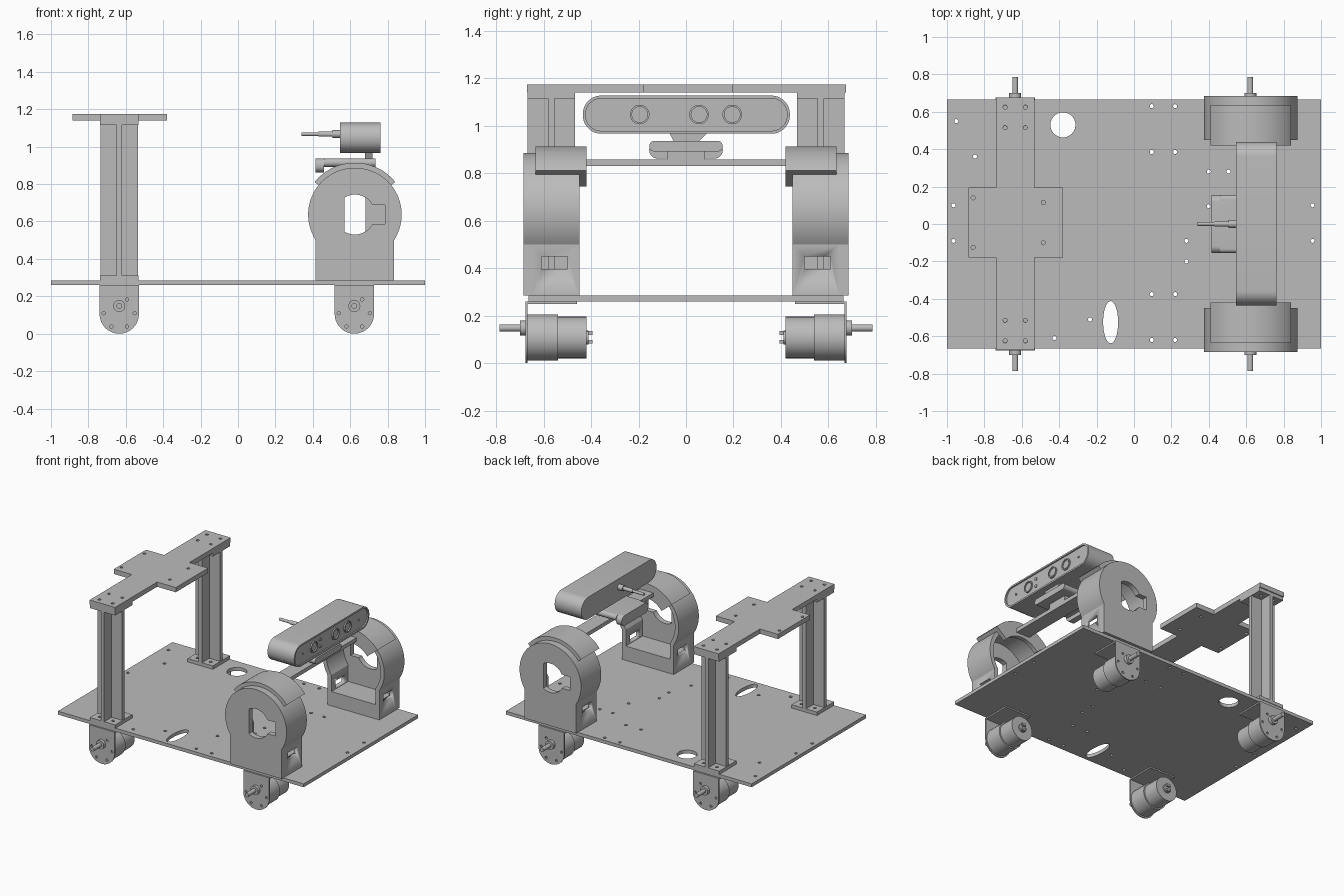
import bpy, bmesh
from math import sin, cos, pi, radians
from mathutils import Matrix

if "Cube" in bpy.data.objects:
    bpy.data.objects.remove(bpy.data.objects["Cube"])

grey = bpy.data.materials.new("plain grey")
grey.use_nodes = True
grey.diffuse_color = (0.5, 0.5, 0.5, 1)
grey.node_tree.nodes["Principled BSDF"].inputs["Base Color"].default_value = (0.5, 0.5, 0.5, 1)

# Local (u, v, depth) to world for each extrusion axis
AXES = {"x": Matrix(((0, 0, 1), (1, 0, 0), (0, 1, 0))),
        "y": Matrix(((1, 0, 0), (0, 0, -1), (0, 1, 0))),
        "z": Matrix.Identity(3)}


def arc(u, v, r, a=0, b=360, n=40, rv=None):
    """Points on an arc; a full circle leaves out its last point."""
    m = n if b - a == 360 else n - 1
    angles = [radians(a + (b - a) * i / m) for i in range(n)]
    return [(u + r * cos(t), v + (rv or r) * sin(t)) for t in angles]


def rect(u0, u1, v0, v1):
    return [(u0, v0), (u1, v0), (u1, v1), (u0, v1)]


def rounded(u0, u1, v0, v1, r):
    return (arc(u1 - r, v1 - r, r, 0, 90, 10) + arc(u0 + r, v1 - r, r, 90, 180, 10)
            + arc(u0 + r, v0 + r, r, 180, 270, 10) + arc(u1 - r, v0 + r, r, 270, 359.9, 10))


def dots(points, r=0.011):
    return [arc(u, v, r, n=12) for u, v in points]


def plate(name, axis, ends, outline, holes=()):
    """Extrude an outline with holes between two positions on an axis."""
    lo, hi = sorted(ends)
    curve = bpy.data.curves.new(name, "CURVE")
    curve.dimensions = "2D"
    curve.fill_mode = "BOTH"
    curve.extrude = (hi - lo) / 2
    for loop in [outline, *holes]:
        spline = curve.splines.new("POLY")
        spline.points.add(len(loop) - 1)
        for p, (u, v) in zip(spline.points, loop):
            p.co = (u, v, 0, 1)
        spline.use_cyclic_u = True
    temp = bpy.data.objects.new(name, curve)
    mesh = bpy.data.meshes.new_from_object(temp)
    bpy.data.objects.remove(temp)
    bpy.data.curves.remove(curve)
    mid = (lo + hi) / 2
    shift = {"x": (mid, 0, 0), "y": (0, mid, 0), "z": (0, 0, mid)}[axis]
    mesh.transform(Matrix.Translation(shift) @ AXES[axis].to_4x4())
    bm = bmesh.new()
    bm.from_mesh(mesh)
    bmesh.ops.remove_doubles(bm, verts=bm.verts, dist=0.0001)
    bmesh.ops.recalc_face_normals(bm, faces=bm.faces)
    bm.to_mesh(mesh)
    bm.free()
    mesh.shade_smooth()
    mesh.set_sharp_from_angle(angle=radians(30))
    mesh.materials.clear()
    mesh.materials.append(grey)
    obj = bpy.data.objects.new(name, mesh)
    bpy.context.collection.objects.link(obj)
    return obj


def box(name, x, y, z):
    return plate(name, "z", z, rect(*x, *y))


POST_X, WHEEL_X = -0.635, 0.625

# Deck with two large cut-outs and screw holes
screws = [(-.95, .55), (-.85, .36), (.4, .28), (.505, .28), (.4, .095), (.28, -.09),
          (.28, -.2), (-.235, -.51), (-.425, -.61)]
screws += [(x, y) for x in (.095, .22) for y in (.63, .385, -.375, -.62)]
screws += [(x, y) for x in (-.965, .955) for y in (.1, -.09)]
plate("deck", "z", (0.26, 0.285), rect(-1, 1, -.665, .665),
      dots(screws) + [arc(-.38, .53, .067), arc(-.125, -.525, .04, rv=.113)])

# Cross-shaped top bracket
xa, xb = POST_X - .103, POST_X + .103
cross = [(xa, -.67), (xb, -.67), (xb, -.18), (-.38, -.18), (-.38, .195), (xb, .195),
         (xb, .675), (xa, .675), (xa, .195), (-.885, .195), (-.885, -.18), (xa, -.18)]
corner = [(-.86, .14), (-.485, .115), (-.86, -.125), (-.485, -.1)]
ends = [(POST_X + dx, s * y) for dx in (-.054, .054) for y in (.515, .625) for s in (-1, 1)]
plate("top_bracket", "z", (1.14, 1.175), cross, dots(corner + ends))


def post(s):
    """Plus-section column with square end plates."""
    cy, w, t = s * .568, .1, .014
    plus = [(-t, -w), (t, -w), (t, -t), (w, -t), (w, t), (t, t),
            (t, w), (-t, w), (-t, t), (-w, t), (-w, -t), (-t, -t)]
    plate("post", "z", (.305, 1.12), [(POST_X + u, cy + v) for u, v in plus])
    bolts = dots([(POST_X + a, cy + b) for a in (-.054, .054) for b in (-.055, .055)])
    for name, z in (("post_foot", (.285, .31)), ("post_cap", (1.115, 1.14))):
        plate(name, "z", z, rect(xa, xb, cy - .1, cy + .1), bolts)


def motor(x, s):
    """Gear motor hung from an angle bracket."""
    face = [(x + .105, .26)] + [(x - u, v) for u, v in arc(0, .105, .105, 180, 360, 24)][::1] + [(x - .105, .26)]
    face = [(x - .105, .26)] + arc(x, .105, .105, 180, 360, 24) + [(x + .105, .26)]
    holes = [(x + u, v) for u, v in ((-.083, .11), (.083, .11), (.042, .183), (.042, .038), (-.042, .038))]
    plate("motor_bracket", "y", (s * .668, s * .677), face, dots(holes, .009))
    plate("motor_flange", "z", (.25, .26), rect(x - .105, x + .105, *sorted((s * .46, s * .677))))
    for name, z, r, a, b in (("gearbox", .108, .098, .54, .668), ("motor_can", .108, .088, .42, .54),
                             ("motor_end_boss", .108, .03, .41, .42), ("shaft_boss", .148, .032, .67, .7),
                             ("motor_shaft", .148, .0155, .7, .787)):
        plate(name, "y", (s * a, s * b), arc(x, z, r, n=32))
    for z in (.09, .127):
        box("motor_terminal", (x - .015, x + .015), sorted((s * .395, s * .42)), (z - .008, z + .008))


def housing(s):
    """Round housing, open inwards, with a keyed hole in its outer wall."""
    x, z, r = WHEEL_X, .637, .25
    outline = [(x + .21, .285)] + arc(x, z, r, -33, 213, 56) + [(x - .21, .285)]
    key = ([(-.057, -.09)] + arc(0, 0, .107, -122, -28, 14) + [(.16, -.05), (.16, .05)]
           + arc(0, 0, .107, 28, 122, 14))[1:]
    plate("housing_wall", "y", (s * .645, s * .685), outline, [[(x - s * u, z + v) for u, v in key]])
    cavity = [(x + .18, .39)] + arc(x, z, .22, -35, 215, 50) + [(x - .18, .39)]
    shell = plate("housing_shell", "y", (s * .45, s * .645), outline, [cavity])
    # Slot through both side walls
    cutter = box("slot_cutter", (x - .4, x + .4), sorted((s * .5, s * .61)), (.397, .45))
    mod = shell.modifiers.new("slot", "BOOLEAN")
    mod.operation, mod.object, mod.solver = "DIFFERENCE", cutter, "EXACT"
    bpy.context.view_layer.objects.active = shell
    bpy.ops.object.modifier_apply(modifier=mod.name)
    bpy.data.objects.remove(cutter)
    # Strap over the top with a deeper inner lip
    for name, y, inner, a in (("strap", (.45, .635), .249, 39), ("strap_lip", (.42, .45), .17, 39)):
        band = arc(x, z, .277, a, 180 - a, 32) + arc(x, z, inner, a, 180 - a, 32)[::-1]
        plate(name, "y", [s * v for v in y], band)


for side in (-1, 1):
    post(side)
    housing(side)
    for mx in (POST_X, WHEEL_X - .003):
        motor(mx, side)

# Crossbar and clip that carry the sensor
box("crossbar", (.56, .67), (-.43, .43), (.83, .858))
plate("clip_lip", "x", (.415, .46), rounded(-.155, .155, .862, .937, .036))
plate("clip_top", "x", (.46, .735), rounded(-.155, .155, .892, .937, .022))
box("clip_pad", (.56, .67), (-.08, .08), (.858, .892))
plate("sensor_neck", "x", (.68, .72), [(-.05, .93), (.05, .93), (.09, .97), (-.07, .97)])

# Sensor bar with rimmed face, lenses and cable
plate("sensor_body", "x", (.545, .752), rounded(-.435, .438, .967, 1.128, .078))
plate("sensor_rim", "x", (.752, .762), rounded(-.435, .438, .967, 1.128, .078),
      [rounded(-.423, .426, .979, 1.116, .066)])
for y in (-.195, .055, .195):
    plate("lens_ring", "x", (.75, .761), arc(y, 1.048, .041), [arc(y, 1.048, .033)])
    plate("lens", "x", (.75, .755), arc(y, 1.048, .026))
for y, z, r in ((-.12, 1.075, .011), (-.12, 1.022, .011), (-.325, 1.048, .007), (.325, 1.048, .007)):
    plate("indicator", "x", (.75, .758), arc(y, z, r, n=16))
for name, x, r in (("cable_collar", (.505, .545), .021), ("cable_sleeve", (.43, .505), .014),
                   ("cable", (.34, .43), .01)):
    plate(name, "x", x, arc(0, 1.067, r, n=20))
